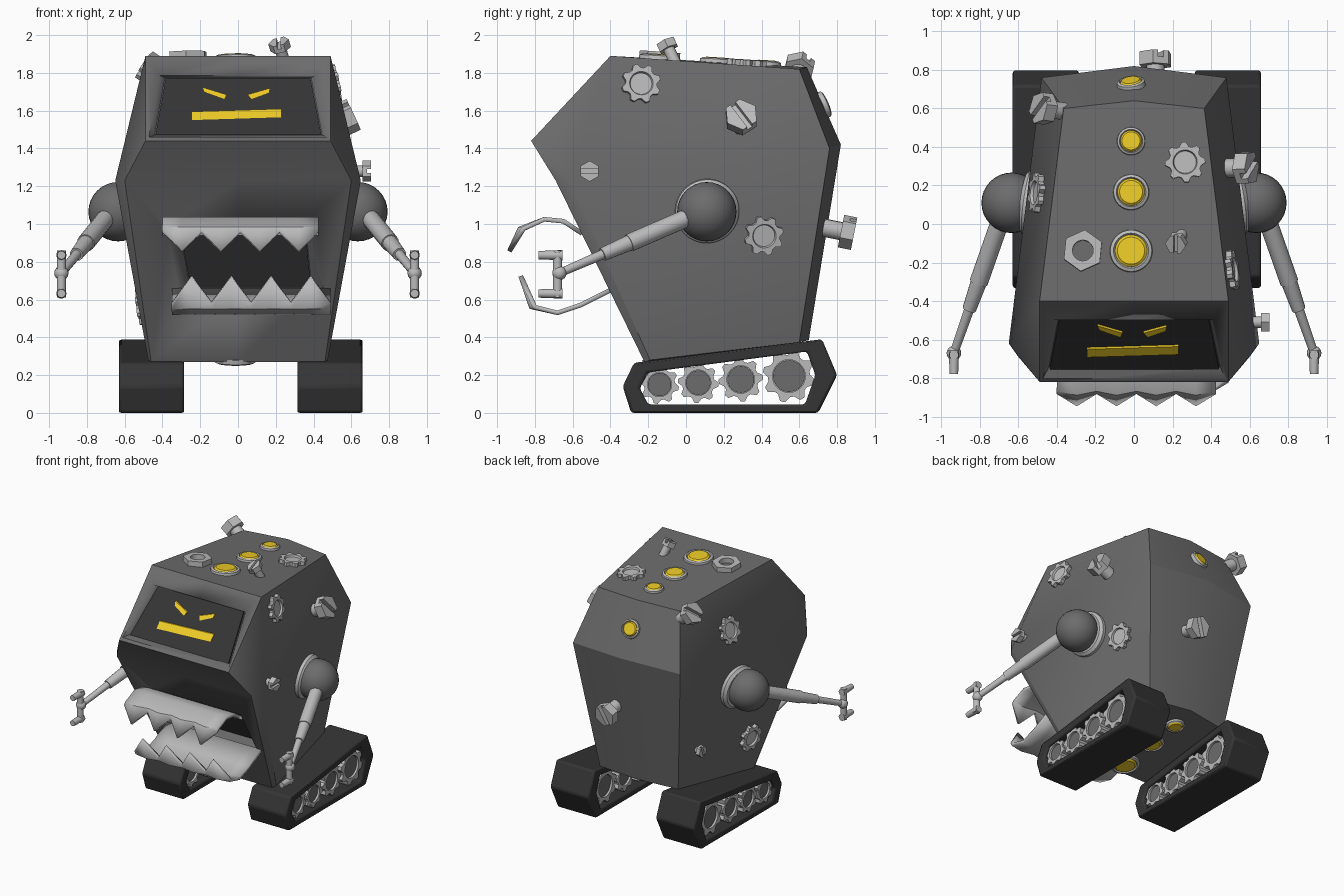
import bpy, bmesh, math
from mathutils import Vector, Matrix
from mathutils.bvhtree import BVHTree

if "Cube" in bpy.data.objects:
    bpy.data.objects.remove(bpy.data.objects["Cube"])

V = Vector

def material(name, r, g, b):
    m = bpy.data.materials.new(name)
    m.diffuse_color = (r, g, b, 1)
    m.use_nodes = True
    m.node_tree.nodes["Principled BSDF"].inputs["Base Color"].default_value = m.diffuse_color
    return m

GREY = material("dark_grey", .15, .15, .15)
LIGHT = material("light_grey", .5, .5, .5)
BLACK = material("rubber", .035, .035, .035)
YELLOW = material("yellow", .85, .6, .02)

def finish(name, bm, mat):
    bmesh.ops.recalc_face_normals(bm, faces=bm.faces)
    me = bpy.data.meshes.new(name)
    bm.to_mesh(me)
    me.materials.append(mat)
    me.shade_smooth()
    me.set_sharp_from_angle(angle=math.radians(32))
    ob = bpy.data.objects.new(name, me)
    bpy.context.collection.objects.link(ob)
    return ob

def loft(name, rings, mat, closed=False, mat4=Matrix()):
    """Skin equal-length rings; cap the ends, or join last ring to first."""
    bm = bmesh.new()
    rows = [[bm.verts.new(mat4 @ V(p)) for p in r] for r in rings]
    n = len(rows[0])
    for a, b in zip(rows, rows[1:] + (rows[:1] if closed else [])):
        for i in range(n):
            bm.faces.new((a[i], a[(i + 1) % n], b[(i + 1) % n], b[i]))
    if not closed:
        bm.faces.new(rows[0])
        bm.faces.new(rows[-1])
    return finish(name, bm, mat)

def hull(name, pts, mat):
    bm = bmesh.new()
    bmesh.ops.convex_hull(bm, input=[bm.verts.new(p) for p in pts])
    return finish(name, bm, mat)

def circle(r, h, n=24):
    return [(r * math.cos(math.tau * i / n), r * math.sin(math.tau * i / n), h) for i in range(n)]

def cog(r, h, teeth=8):
    k = [1, 1, .8, .8]
    return [(k[i % 4] * x, k[i % 4] * y, z) for i, (x, y, z) in enumerate(circle(r, h, teeth * 4))]

def frame(pos, axis, roll=0.0):
    return Matrix.Translation(pos) @ V(axis).to_track_quat('Z', 'Y').to_matrix().to_4x4() @ Matrix.Rotation(roll, 4, 'Z')

def lathe(name, profile, mat, m, n=24, closed=False):
    return loft(name, [circle(r, h, n) for r, h in profile], mat, closed, m)

def rod(name, p, q, r1, r2, mat=LIGHT, n=16):
    p, q = V(p), V(q)
    return lathe(name, [(r1, 0), (r2, (q - p).length)], mat, frame(p, q - p), n)

def ball(name, c, r, mat, seg=32):
    bm = bmesh.new()
    bmesh.ops.create_uvsphere(bm, u_segments=seg, v_segments=seg // 2, radius=r, matrix=Matrix.Translation(c))
    return finish(name, bm, mat)

# Body: right half points, mirrored
P = dict(c0=(0, -.22, .27), c1=(0, -.69, 1.23), c2=(0, -.82, 1.44), c3=(0, -.4, 1.89),
         c4=(0, .64, 1.83), c5=(0, .82, 1.42), c6=(0, .65, .385),
         r0=(.46, -.22, .27), r1=(.6, -.69, 1.23), r2=(.49, -.82, 1.44), r3=(.49, -.4, 1.89),
         r4=(.365, .6, 1.82), r5=(.48, .76, 1.4), r6=(.35, .6, .375),
         s0=(.475, -.19, .28), s1=(.65, -.62, 1.23))
F = ("c0 r0 r1 c1,c1 r1 r2 c2,c2 r2 r3 c3,c3 r3 r4 c4,c4 r4 r5 c5,c5 r5 r6 c6,c6 r6 s0 r0 c0,"
     "r0 s0 s1 r1,r1 s1 r2,s1 r3 r2,s1 r4 r3,s1 r5 r4,s0 r5 s1,s0 r6 r5")
bm = bmesh.new()
for s in (1, -1):
    for f in F.split(","):
        bm.faces.new([bm.verts.new((s * P[k][0], P[k][1], P[k][2])) for k in f.split()])
bmesh.ops.remove_doubles(bm, verts=bm.verts, dist=.001)
bmesh.ops.recalc_face_normals(bm, faces=bm.faces)
tree = BVHTree.FromBMesh(bm)
body = finish("body", bm, GREY)

def hit(origin, direction):
    p, n, _, _ = tree.ray_cast(V(origin), V(direction))
    return p, n

# Screen and mouth: slabs drawn in front view and laid on the sloped front faces
def brow(z): return -.82 + (z - 1.44) * .933
def jaw(z): return -.69 + (1.23 - z) * .49

def slab(name, pts, plane, d0, d1, mat, k=1.0):
    cx, cz = (sum(p[i] for p in pts) / len(pts) for i in (0, 1))
    inner = [(cx + (x - cx) * k, cz + (z - cz) * k) for x, z in pts]
    return hull(name, [(x, plane(z) - d0, z) for x, z in pts] + [(x, plane(z) - d1, z) for x, z in inner], mat)

for nm, pts, plane, depth, k in (
        ("screen", [(-.425, 1.79), (.425, 1.79), (.49, 1.455), (-.485, 1.455)], brow, .05, .91),
        ("mouth", [(-.385, .99), (.43, .99), (.465, .63), (-.32, .63)], jaw, .13, .82)):
    cut = slab(nm + "_cutter", pts, plane, .02, -depth, LIGHT, k)
    cut.hide_render = True
    cut.display_type = 'WIRE'
    mod = body.modifiers.new(nm, 'BOOLEAN')
    mod.operation = 'DIFFERENCE'
    mod.object = cut
    cx, cz = sum(p[0] for p in pts) / 4, sum(p[1] for p in pts) / 4
    slab(nm + "_panel", [(cx + (x - cx) * k * .99, cz + (z - cz) * k * .99) for x, z in pts],
         plane, -depth + .015, -depth - .01, BLACK)
for nm, pts in (("display_bar", [(-.245, 1.595), (.23, 1.61), (.23, 1.565), (-.245, 1.55)]),
                ("display_left_eye", [(-.19, 1.725), (-.06, 1.685), (-.07, 1.66), (-.18, 1.7)]),
                ("display_right_eye", [(.05, 1.685), (.17, 1.72), (.165, 1.695), (.07, 1.66)])):
    slab(nm, pts, brow, -.025, -.045, YELLOW)

# Jaws: bent sheets ending in four ridged teeth
def jaw_plate(name, prof, x0, x1):
    bm = bmesh.new()
    rows = []
    for j, (y, z) in enumerate(prof):
        row = []
        for i in range(9):
            yy, zz = y, z
            if j == len(prof) - 1 and i % 2 == 0:     # valleys between teeth
                py, pz = prof[-2]
                yy, zz = py + (y - py) * .15, pz + (z - pz) * .15
            if j == len(prof) - 2 and i % 2:
                yy -= .02
            row.append(bm.verts.new((x0 + (x1 - x0) * i / 8, yy, zz)))
        rows.append(row)
    for a, b in zip(rows, rows[1:]):
        for i in range(8):
            bm.faces.new((a[i], a[i + 1], b[i + 1], b[i]))
    ob = finish(name, bm, LIGHT)
    m = ob.modifiers.new("thickness", 'SOLIDIFY')
    m.thickness, m.offset = .025, 0

jaw_plate("upper_teeth", [(-.55, .95), (-.65, 1.015), (-.75, 1.025), (-.86, .975), (-.935, .855)], -.4, .425)
jaw_plate("lower_teeth", [(-.4, .65), (-.56, .57), (-.68, .53), (-.8, .56), (-.875, .725)], -.35, .49)

# Tracks with toothed wheels
outer = [(-.29, 0), (.7, 0), (.8, .2), (.72, .39), (-.275, .265), (-.335, .14)]
inner = [(-.2, .045), (.63, .045), (.685, .2), (.64, .325), (-.2, .215), (-.245, .13)]
for side, cx in (("right", .4875), ("left", -.4575)):
    a, b = cx - .172, cx + .172
    track = loft(side + "_track", [[(x, y, z) for y, z in o] for x, o in
                 ((a, outer), (b, outer), (b, inner), (a, inner))], BLACK, True)
    bev = track.modifiers.new("bevel", 'BEVEL')
    bev.width, bev.segments = .014, 2
    for y, z, r in ((-.14, .15, .103), (.065, .16, .108), (.29, .177, .118), (.545, .195, .14)):
        m = frame((cx, y, z), (1, 0, 0), r * 20)
        w, c = .15, r * .62
        loft(side + "_wheel", [circle(c, -w + .03, 32), circle(c, -w, 32), cog(r, -w), cog(r, w),
                               circle(c, w, 32), circle(c, w - .03, 32)], LIGHT, False, m)
        for s in (-1, 1):
            lathe(side + "_wheel_hub", [(c * .97, s * (w - .04)), (c * .97, s * (w - .015))], GREY, m)

# Arms
for side, s in (("right", 1), ("left", -1)):
    def at(x, y, z): return V((s * x, y, z))
    p, n = hit(at(2, .11, 1.07), (-s, 0, 0))
    lathe(side + "_shoulder_collar", [(.17, -.03), (.17, .025), (.15, .045)], LIGHT, frame(p, n), 32)
    ball(side + "_shoulder", at(.635, .11, 1.065), .157, GREY)
    start, end = at(.70, .0, 1.03), at(.935, -.67, .74)
    def along(t): return start.lerp(end, t)
    rod(side + "_upper_arm", along(0), along(.45), .048, .048)
    rod(side + "_forearm", along(.42), along(.66), .043, .036)
    rod(side + "_wrist", along(.64), end, .026, .022)
    ball(side + "_hand_joint", end, .038, LIGHT, 16)
    rod(side + "_hand_bar", at(.935, -.68, .61), at(.935, -.68, .86), .024, .024)
    for z in (.835, .632):
        rod(side + "_finger", at(.935, -.655, z), at(.935, -.78, z), .027, .022)

# Round yellow buttons with rims
def button(origin, d, r):
    p, n = hit(origin, d)
    m = frame(p, n)
    lathe("button_rim", [(r * 1.35, -.01), (r * 1.3, .015), (r * 1.1, .022), (r, .01), (r, -.01)], LIGHT, m, 32, True)
    lathe("button", [(r, -.01), (r, .015), (r * .85, .025)], YELLOW, m, 32)

for y, r in ((-.14, .083), (.165, .07), (.43, .055)):
    button((-.015, y, 3), (0, 0, -1), r)
    button((-.015, y + .02, -1), (0, 0, 1), r)
button((-.015, 2, 1.63), (0, -1, 0), .055)

# Loose cogs and nut lying on the surface
def plate(name, origin, d, r, outline, hole, h=.03):
    p, n = hit(origin, d)
    m = frame(p, n, .2)
    if hole:
        loft(name, [outline(r, -.01), outline(r, h), circle(r * .5, h), circle(r * .5, -.01)], LIGHT, True, m)
    else:
        loft(name, [outline(r, -.01), outline(r, h), circle(r * .6, h, 32), circle(r * .55, h * .5, 32)], LIGHT, False, m)

def hexagon(r, h):
    c = circle(r, h, 6)
    return [tuple(V(c[i]).lerp(V(c[(i + 1) % 6]), t / 4)) for i in range(6) for t in range(4)]

plate("top_nut", (-.265, -.14, 3), (0, 0, -1), .108, hexagon, True, .04)
plate("top_cog", (.265, .32, 3), (0, 0, -1), .105, cog, False)
for s, y, z in ((1, -.24, 1.74), (1, .41, .94), (-1, .16, 1.53), (-1, -.1, .57)):
    plate("side_cog", (2 * s, y, z), (-s, 0, 0), .105, cog, False)

# Bolts with slotted hexagonal heads
def bolt(base, axis, length, r, roll=0.0):
    m = frame(base, axis, roll)
    lathe("bolt_shaft", [(r * .55, -.04), (r * .55, length)], LIGHT, m, 12)
    t = r * .4
    lathe("bolt_head", [(r, length), (r, length + t)], LIGHT, m, 6)
    g, h = r * .18, r * .866
    for s in (1, -1):
        half = [(s * g, h), (s * r / 2, h), (s * r, 0), (s * r / 2, -h), (s * g, -h)]
        loft("bolt_head_half", [[(x, y, z) for x, y in half] for z in (length + t, length + 2 * t)], LIGHT, False, m)

bolt((.245, -.06, 1.86), (-.035, -.055, .12), .075, .056, .5)
bolt((-.40, .59, 1.78), (-.75, .1, .5), .05, .085, .8)
bolt(hit((2, .29, 1.52), (-1, 0, 0))[0], (.85, .02, .4), .07, .09, .6)
bolt(hit((2, -.51, 1.28), (-1, 0, 0))[0], (1, 0, 0), .035, .055, 1.57)
bolt(hit((.11, 2, .98), (0, -1, 0))[0], (0, 1, -.2), .09, .088, .4)
bolt(hit((-2, .46, .66), (1, 0, 0))[0], (-1, .1, 0), .025, .045, .3)
